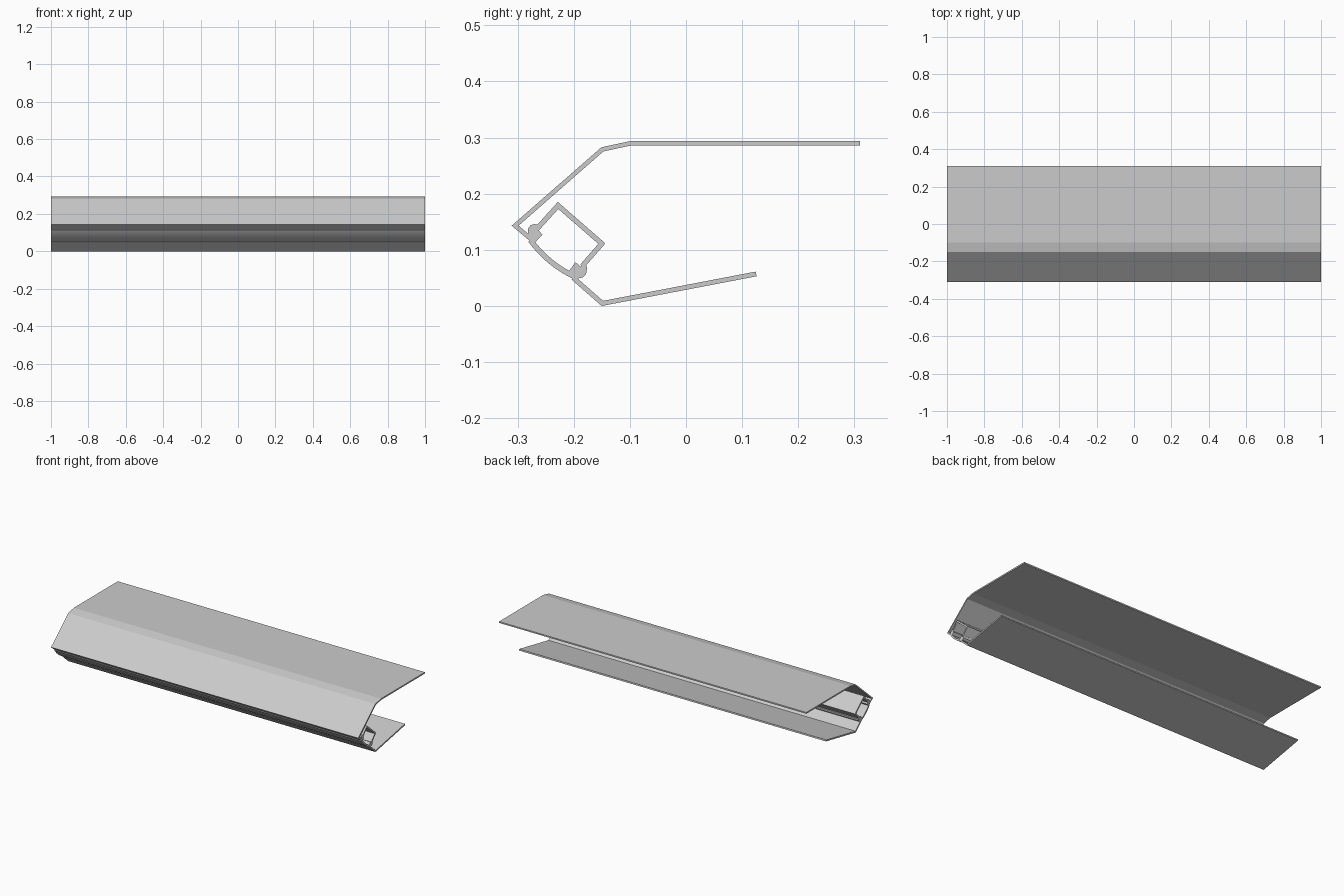
import bpy, bmesh, math
from mathutils import Vector

if "Cube" in bpy.data.objects:
    bpy.data.objects.remove(bpy.data.objects["Cube"])

HALF = 1.0  # half length of the extrusion


def extrude_profile(name, outline, smooth=False):
    """Extrude a closed (y, z) outline along x."""
    bm = bmesh.new()
    face = bm.faces.new([bm.verts.new((-HALF, p[0], p[1])) for p in outline])
    new = bmesh.ops.extrude_face_region(bm, geom=[face], use_keep_orig=True)["geom"]
    bmesh.ops.translate(bm, vec=(2 * HALF, 0, 0),
                        verts=[g for g in new if isinstance(g, bmesh.types.BMVert)])
    bmesh.ops.recalc_face_normals(bm, faces=bm.faces)
    mesh = bpy.data.meshes.new(name)
    bm.to_mesh(mesh)
    bm.free()
    ob = bpy.data.objects.new(name, mesh)
    bpy.context.collection.objects.link(ob)
    if smooth:
        bpy.ops.object.select_all(action='DESELECT')
        ob.select_set(True)
        bpy.context.view_layer.objects.active = ob
        bpy.ops.object.shade_smooth_by_angle(angle=math.radians(25))
    return ob


def strip(points, thickness):
    """Closed outline of a mitred strip around a centre line."""
    pts = [Vector(p) for p in points]
    left, right = [], []
    for i, p in enumerate(pts):
        d0 = (p - pts[i - 1]).normalized() if i > 0 else None
        d1 = (pts[i + 1] - p).normalized() if i < len(pts) - 1 else None
        d0, d1 = d0 or d1, d1 or d0
        n0, n1 = Vector((-d0.y, d0.x)), Vector((-d1.y, d1.x))
        m = (n0 + n1).normalized()
        off = m * (thickness / 2 / m.dot(n0))
        left.append(p + off)
        right.append(p - off)
    return left + right[::-1]


# Upper sheet: flat roof, bend, sloped front and short return lip
extrude_profile("upper_panel", strip(
    [(0.31, 0.29), (-0.098, 0.29), (-0.149, 0.279), (-0.3045, 0.143), (-0.276, 0.119)], 0.008))

# Lower sheet
extrude_profile("lower_panel", strip(
    [(-0.201, 0.050), (-0.149, 0.0045), (0.125, 0.057)], 0.0085))

# Bowed front cover between the two sheets
a, b = Vector((-0.277, 0.117)), Vector((-0.198, 0.052))
out = Vector((-0.635, -0.772))
arc = [a.lerp(b, i / 10) + out * 0.0065 * (1 - (i / 5 - 1) ** 2) for i in range(11)]
extrude_profile("curved_cover", strip(arc, 0.0095), smooth=True)

# Square channel behind the cover
extrude_profile("box_channel", strip(
    [(-0.266, 0.137), (-0.228, 0.179), (-0.150, 0.111), (-0.185, 0.071)], 0.009))

# Snap-fit clips joining the channel to the sheets
extrude_profile("upper_clip", [
    (-0.286, 0.124), (-0.281, 0.129), (-0.282, 0.137), (-0.277, 0.144), (-0.269, 0.146),
    (-0.262, 0.143), (-0.262, 0.134), (-0.256, 0.127), (-0.268, 0.114), (-0.278, 0.116)],
    smooth=True)
extrude_profile("lower_clip", [
    (-0.211, 0.059), (-0.205, 0.067), (-0.197, 0.078), (-0.188, 0.070), (-0.182, 0.075),
    (-0.176, 0.069), (-0.178, 0.057), (-0.184, 0.051), (-0.192, 0.049), (-0.199, 0.050)],
    smooth=True)
